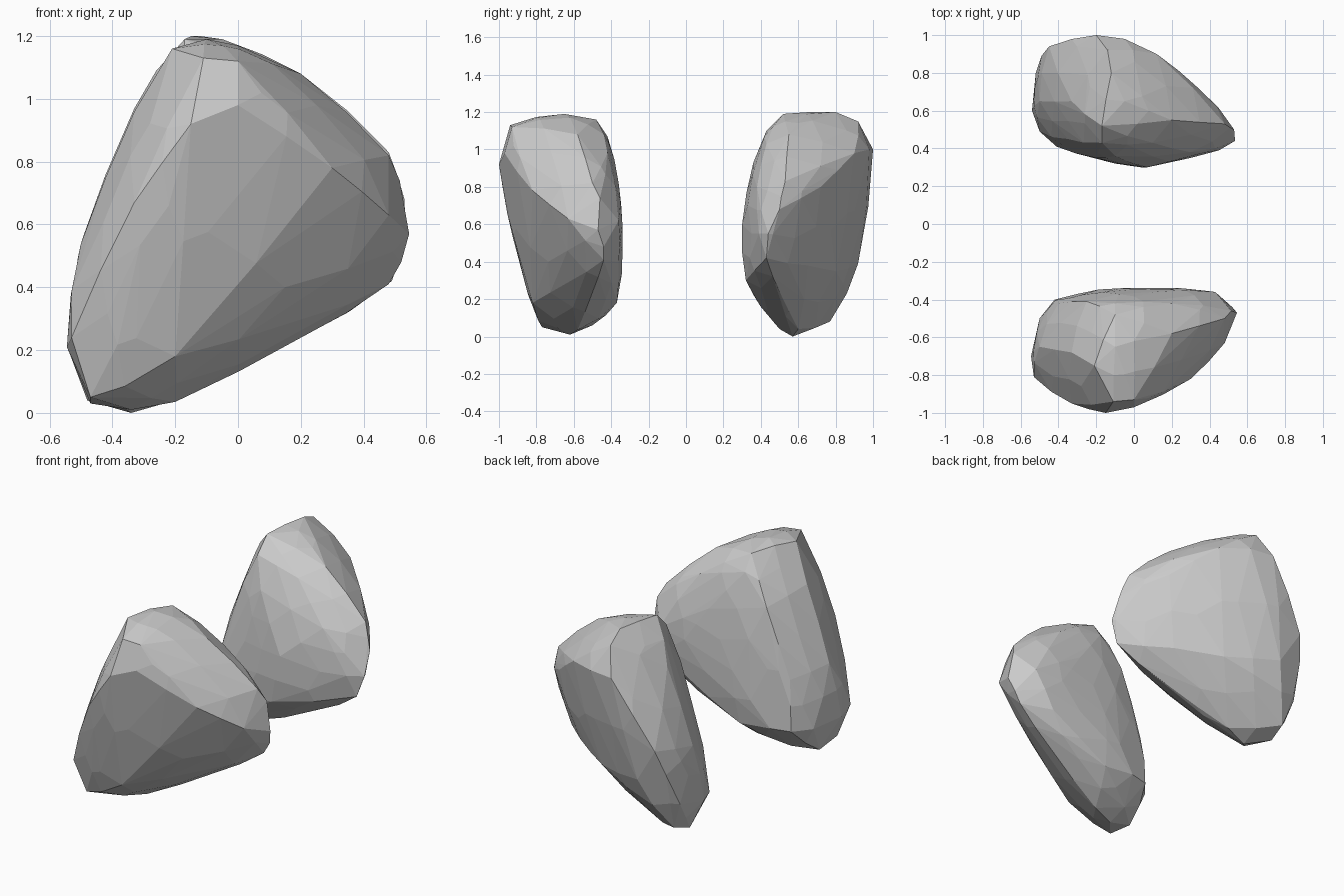
import bpy, bmesh
from mathutils import Vector


def hull(points):
    bm = bmesh.new()
    for p in points:
        bm.verts.new(p)
    bmesh.ops.convex_hull(bm, input=bm.verts[:])
    bmesh.ops.delete(bm, geom=[v for v in bm.verts if not v.link_faces], context='VERTS')
    bmesh.ops.recalc_face_normals(bm, faces=bm.faces[:])
    bm.normal_update()
    return bm


def boulder(name, rim, outer, inner):
    """Faceted stone: hull around three outlines, long edges broken and bowed out."""
    pts = [Vector(p) for p in rim + outer + inner]
    lo = [min(p[i] for p in pts) for i in range(3)]
    hi = [max(p[i] for p in pts) for i in range(3)]
    bm = hull(pts)
    extra = []
    for e in bm.edges:
        a, b = e.verts
        d = b.co - a.co
        if d.length > 0.25:
            n = (a.normal + b.normal).normalized()
            sag = max(0, min(0.015, (b.normal - a.normal).dot(d) / 14))
            q = (a.co + b.co) / 2 + n * sag
            extra.append(Vector([max(lo[i], min(hi[i], q[i])) for i in range(3)]))
    bm.free()
    bm = hull(pts + extra)
    bmesh.ops.dissolve_limit(bm, angle_limit=0.03, verts=bm.verts[:], edges=bm.edges[:])
    me = bpy.data.meshes.new(name)
    bm.to_mesh(me)
    bm.free()
    ob = bpy.data.objects.new(name, me)
    bpy.context.collection.objects.link(ob)
    return ob


# Front stone: silhouette rim, outward face, flat inward face
boulder("front_boulder",
    [(-.545, -.7, .21), (-.47, -.6, .03), (-.34, -.62, .01), (-.2, -.58, .035),
     (.2, -.5, .24), (.48, -.44, .41), (.52, -.44, .48), (.545, -.47, .57), (.515, -.46, .74),
     (.48, -.5, .82), (.2, -.58, 1.08), (0, -.62, 1.17), (-.1, -.65, 1.19),
     (-.21, -.75, 1.16), (-.33, -.68, .96), (-.5, -.65, .54)],
    [(-.15, -1, .92), (0, -.97, .98), (-.11, -.94, 1.13), (0, -.93, 1.12),
     (.14, -.9, .91), (.3, -.82, .78), (.48, -.63, .63), (-.33, -.95, .67),
     (-.53, -.81, .24), (-.47, -.77, .05), (-.36, -.79, .085), (-.2, -.82, .18),
     (-.29, -.89, .4), (.2, -.62, .3)],
    [(-.1, -.48, 1.16), (-.1, -.42, 1.07), (.2, -.42, .98), (.1, -.36, .82),
     (.43, -.36, .62), (.25, -.34, .6), (-.07, -.34, .5), (.3, -.36, .4),
     (-.1, -.37, .18), (-.3, -.37, .2), (-.42, -.4, .2), (-.5, -.5, .2),
     (-.4, -.42, .5), (-.25, -.41, .9), (-.35, -.5, .06)])

# Back stone
boulder("back_boulder",
    [(-.54, .6, .2), (-.48, .65, .04), (-.34, .57, 0), (-.2, .6, .04),
     (.2, .5, .24), (.49, .43, .42), (.535, .44, .55), (.53, .5, .68), (.51, .51, .75),
     (.48, .53, .83), (.2, .55, 1.08), (-.05, .65, 1.19), (-.12, .8, 1.2),
     (-.17, .52, 1.19), (-.33, .65, .97), (-.5, .65, .54)],
    [(-.2, 1, 1), (-.05, .98, 1), (-.14, .92, 1.15), (.12, .9, .98),
     (.34, .72, .8), (-.3, .97, .8), (-.45, .94, .6), (-.49, .89, .45),
     (-.32, .92, .39), (-.52, .8, .25), (-.38, .86, .23), (-.46, .77, .08),
     (0, .8, .35), (.25, .65, .38)],
    [(-.17, .43, 1.1), (.1, .43, 1.03), (-.1, .36, .93), (.3, .38, .8),
     (.07, .3, .6), (.3, .35, .55), (.45, .39, .55), (0, .32, .3),
     (-.2, .35, .6), (-.41, .41, .25), (-.5, .49, .2), (-.3, .41, .15),
     (-.4, .5, .04), (-.35, .45, .7)])
